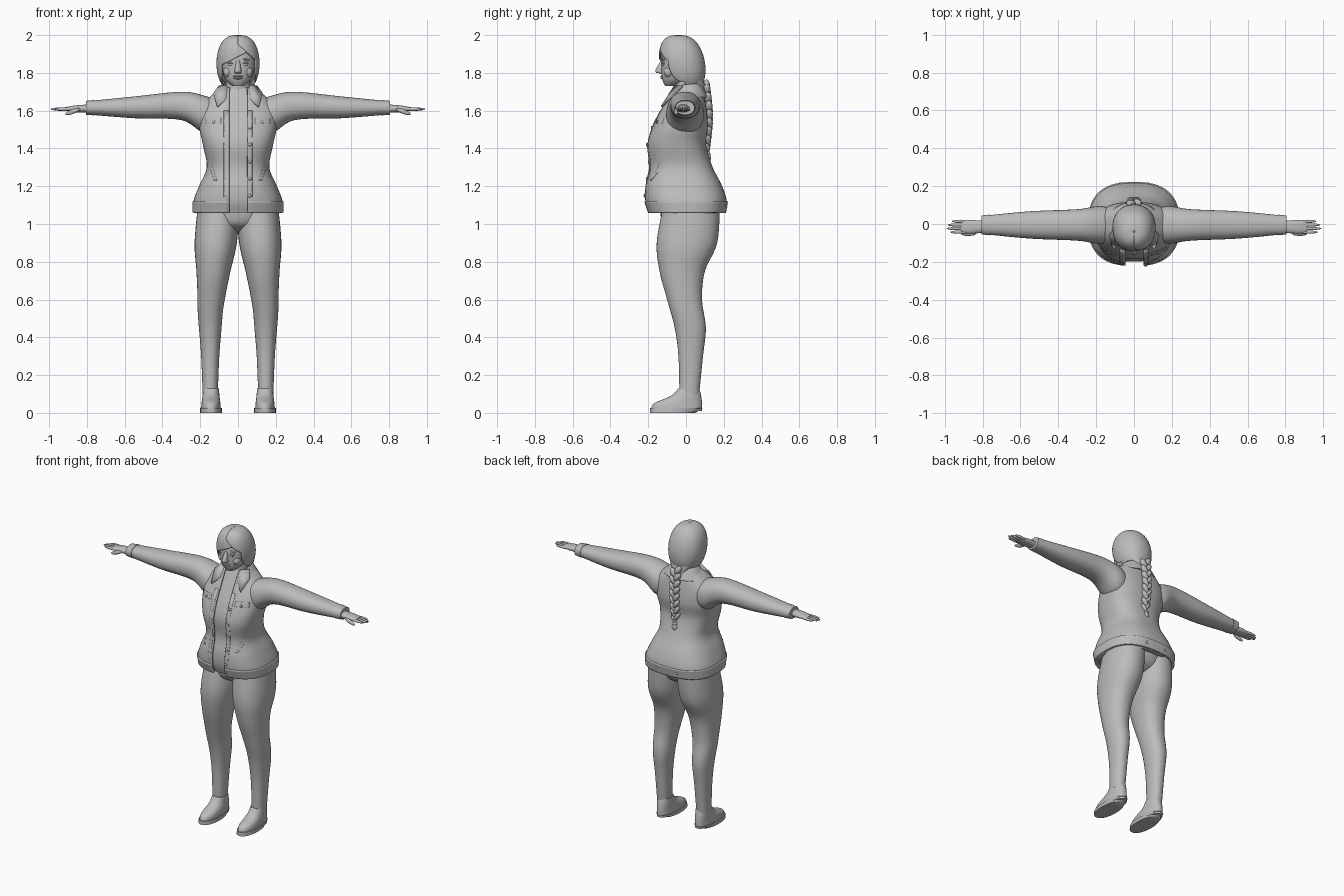
import bpy, bmesh, math
from mathutils import Vector, Matrix

cube = bpy.data.objects.get("Cube")
if cube:
    bpy.data.objects.remove(cube)

grey = (0.5, 0.5, 0.5, 1)
clay = bpy.data.materials.new("clay_grey")
clay.use_nodes = True
clay.diffuse_color = grey
clay.node_tree.nodes["Principled BSDF"].inputs["Base Color"].default_value = grey
SIDES = {"left": 1, "right": -1}


def finish(mesh_builder, name, thickness=0):
    """Turn a bmesh into a smooth shaded object, optionally as thick cloth."""
    bmesh.ops.recalc_face_normals(mesh_builder, faces=mesh_builder.faces)
    mesh = bpy.data.meshes.new(name)
    mesh_builder.to_mesh(mesh)
    mesh_builder.free()
    mesh.materials.append(clay)
    model_part = bpy.data.objects.new(name, mesh)
    bpy.context.collection.objects.link(model_part)
    bpy.ops.object.select_all(action='DESELECT')
    model_part.select_set(True)
    bpy.context.view_layer.objects.active = model_part
    bpy.ops.object.shade_smooth_by_angle(angle=math.radians(50))
    if thickness:
        cloth = model_part.modifiers.new("thickness", 'SOLIDIFY')
        cloth.thickness, cloth.offset = thickness, 0


def blend(rows, steps=6):
    """Catmull-Rom interpolation between rows of measurements."""
    blended = []
    padded = [rows[0], *rows, rows[-1]]
    for before, start, end, after in zip(padded, padded[1:], padded[2:], padded[3:]):
        for step in range(steps):
            t = step / steps
            blended.append([b + t / 2 * (c - a + t * (2 * a - 5 * b + 4 * c - d + t * (3 * (b - c) + d - a)))
                            for a, b, c, d in zip(before, start, end, after)])
    return blended + [rows[-1]]


def power(value, exponent):
    return math.copysign(abs(value) ** (2 / exponent), value)


def skin(builder, rings, closed):
    for lower, upper in zip(rings, rings[1:]):
        for k in range(len(lower) if closed else len(lower) - 1):
            following = (k + 1) % len(lower)
            builder.faces.new((lower[k], lower[following], upper[following], upper[k]))


def loft(name, rows, along='z', exponent=2.2, side=1, centre=lambda position: 0,
         grow=0, gap=None, thickness=0, segments=48):
    """Skin rows (position, half width, low, high); a gap rule leaves the front open."""
    builder = bmesh.new()
    rings = []
    for position, half, low, high in blend(rows):
        half, depth = half + grow, (high - low) / 2 + grow
        start, end = 0, math.tau * (1 - 1 / segments)
        if gap:
            last, first = (math.copysign(math.asin(min(1, abs(edge / half)) ** (exponent / 2)), edge)
                           for edge in gap(position))
            start, end = first, math.tau + last
        ring = []
        for k in range(segments):
            turn = start + (end - start) * k / (segments - 1)
            u = centre(position) + half * power(math.sin(turn), exponent)
            v = (low + high) / 2 - depth * power(math.cos(turn), exponent)
            ring.append(builder.verts.new((side * u, v, position) if along == 'z' else (side * position, u, v)))
        rings.append(ring)
    skin(builder, rings, closed=not gap)
    if not gap:
        builder.faces.new(rings[0])
        builder.faces.new(rings[-1])
    finish(builder, name, thickness)


def blob(name, location, size, roll=0):
    builder = bmesh.new()
    matrix = Matrix.Translation(location) @ Matrix.Rotation(roll, 4, 'Y') @ Matrix.Diagonal((*size, 1))
    bmesh.ops.create_uvsphere(builder, u_segments=20, v_segments=12, radius=1, matrix=matrix)
    finish(builder, name)


# Torso shape shared by the shirt, jacket and fitted details
torso = [(1.06, .23, -.19, .2), (1.12, .23, -.21, .21), (1.2, .2, -.21, .185), (1.3, .16, -.19, .135),
         (1.42, .18, -.2, .1), (1.52, .2, -.17, .11), (1.62, .19, -.12, .1), (1.72, .085, -.07, .08)]
torso_slices = blend(torso, 20)
SQUARENESS = 2.6


def surface(x, z, back=False, offset=.004):
    """Point on the jacket at the given x and height."""
    position, half, low, high = min(torso_slices, key=lambda row: abs(row[0] - z))
    depth = (high - low) / 2 * (1 - abs(x / half) ** SQUARENESS) ** (1 / SQUARENESS) + offset
    return Vector((x, (low + high) / 2 + (depth if back else -depth), z))


def patch(name, side, near, far, bottom, top, shear=0, back=False, cells=8):
    """Thin fabric plate that follows the jacket surface."""
    builder = bmesh.new()
    steps = [k / cells for k in range(cells + 1)]
    rows = [[builder.verts.new(surface(side * (near + (far - near) * across + shear * up),
                                       bottom + (top - bottom) * up, back))
             for across in steps] for up in steps]
    skin(builder, rows, closed=False)
    finish(builder, name, thickness=.008)


def button(name, x, z, back=False):
    blob(name, surface(x, z, back, offset=.01), (.009, .005, .009))


def front_opening(z):
    return -.045, .05


# Shirt, hips, neck and jacket
loft("shirt", torso, exponent=SQUARENESS, grow=-.014)
loft("hips", [(.95, .05, -.03, .04), (1, .15, -.12, .14), (1.1, .2, -.14, .18)])
loft("neck", [(1.65, .07, -.06, .08), (1.8, .06, -.06, .07)])
loft("jacket", torso, exponent=SQUARENESS, gap=front_opening, thickness=.012, segments=72)
loft("jacket_hem_band", torso[:2], exponent=SQUARENESS, gap=front_opening, grow=.006,
     thickness=.012, segments=72)
loft("collar_band", [(1.67, .13, -.09, .11), (1.74, .08, -.06, .08)], thickness=.01,
     gap=lambda z: (-.08, .08))

# Jacket details
for label, side in SIDES.items():
    patch(label + "_placket", side, .05, .075, 1.1, 1.6)
    patch(label + "_pocket_flap", side, .09, .17, 1.53, 1.56)
    patch(label + "_welt_pocket", side, .11, .125, 1.23, 1.33, shear=.03)
    patch(label + "_waist_tab", side, .06, .15, 1.075, 1.11, back=True)
    button(label + "_tab_button", side * .075, 1.09, back=True)
    button(label + "_flap_button", side * .13, 1.54)
    # Pointed collar wing
    builder = bmesh.new()
    wing = [(.05, -.09, 1.67), (.06, -.06, 1.73), (.1, -.02, 1.73), (.13, -.06, 1.69), (.11, -.13, 1.62)]
    builder.faces.new([builder.verts.new((side * x, y, z)) for x, y, z in wing])
    finish(builder, label + "_collar_wing", thickness=.01)
for k in range(5):
    button("front_button", .062, 1.15 + k * .09)

# Legs, shoes, sleeves and hands
leg = [(.1, .04, -.035, .07), (.3, .048, -.04, .09), (.45, .06, -.06, .105), (.6, .072, -.1, .085),
       (.75, .09, -.14, .1), (.9, .112, -.155, .165), (1.1, .11, -.12, .18)]
shoe = [(.01, .053, -.185, .085), (.05, .05, -.17, .085), (.09, .045, -.08, .08), (.13, .042, -.04, .07)]
sole = [(0, .057, -.19, .05), (.025, .057, -.19, .088)]
sleeve = [(.1, .08, 1.5, 1.65), (.18, .1, 1.48, 1.68), (.3, .083, 1.55, 1.7),
          (.55, .072, 1.56, 1.675), (.8, .048, 1.58, 1.65)]
palm = [(.76, .028, 1.59, 1.635), (.86, .036, 1.592, 1.628), (.915, .03, 1.6, 1.618)]
for label, side in SIDES.items():
    loft(label + "_leg", leg, side=side, centre=lambda z: min(.147, .19 - .08 * z))
    loft(label + "_shoe", shoe, side=side, centre=lambda z: .143)
    loft(label + "_shoe_sole", sole, side=side, centre=lambda z: .143)
    loft(label + "_sleeve", sleeve, along='x', side=side, centre=lambda x: -.005)
    loft(label + "_cuff", [(.76, .055, 1.575, 1.657), (.805, .05, 1.578, 1.652)], along='x',
         side=side, centre=lambda x: -.005)
    loft(label + "_hand", palm, along='x', side=side, centre=lambda x: -.015)
    for k, length in enumerate((.048, .058, .055, .044)):
        blob(label + "_finger", (side * (.875 + length), .019 * k - .043, 1.608), (length, .0085, .009))
    blob(label + "_thumb", (side * .875, -.052, 1.595), (.042, .011, .012), roll=side * .35)

# Head and face
loft("head", [(1.73, .03, -.11, -.05), (1.77, .07, -.127, .03), (1.85, .092, -.13, .07),
              (1.93, .085, -.115, .07), (1.98, .03, -.06, 0)])
loft("nose", [(1.797, .014, -.14, -.11), (1.81, .018, -.163, -.11), (1.865, .009, -.133, -.11)])
for height in (1.772, 1.782):
    blob("lip", (0, -.124, height), (.026, .011, .006))
for side in SIDES.values():
    blob("eye", (side * .036, -.117, 1.845), (.017, .01, .008))
    blob("eyelid", (side * .036, -.117, 1.853), (.021, .012, .005))
    blob("eyebrow", (side * .038, -.117, 1.871), (.024, .011, .005), roll=side * .12)
    blob("cheek", (side * .05, -.09, 1.805), (.028, .028, .03))


def fringe(z):
    """Face opening with a fringe swept to one side."""
    upper = max(0, min(.09, 1.1 * (1.95 - z)))
    return min(upper, max(-.085, 2 * (z - 1.885))), upper


# Hair dome, nape and plaited tail
dome = []
for degrees in range(-50, 91, 10):
    rise = math.sin(math.radians(degrees))
    spread = max(.01, math.cos(math.radians(degrees))) ** .7
    middle, reach = -.02 - .02 * rise, .117 * spread
    dome.append((1.85 + .146 * rise, .11 * spread, middle - reach, middle + reach))
loft("hair", dome, gap=fringe, thickness=.008, segments=64)
loft("nape_hair", [(1.69, .03, .05, .11), (1.78, .09, -.02, .09), (1.85, .1, -.04, .09)])
for k in range(16):
    side = 1 if k % 2 else -1
    width = .02 - k * .0005
    depth = .108 + .016 * math.sin(k / 15 * math.pi)
    blob("braid_strand", (side * width * .8, depth, 1.735 - k * .0225), (width, .019, .034), roll=side * .6)
blob("braid_tie", (0, .115, 1.372), (.015, .014, .012))
blob("braid_tuft", (0, .117, 1.35), (.02, .015, .026))
